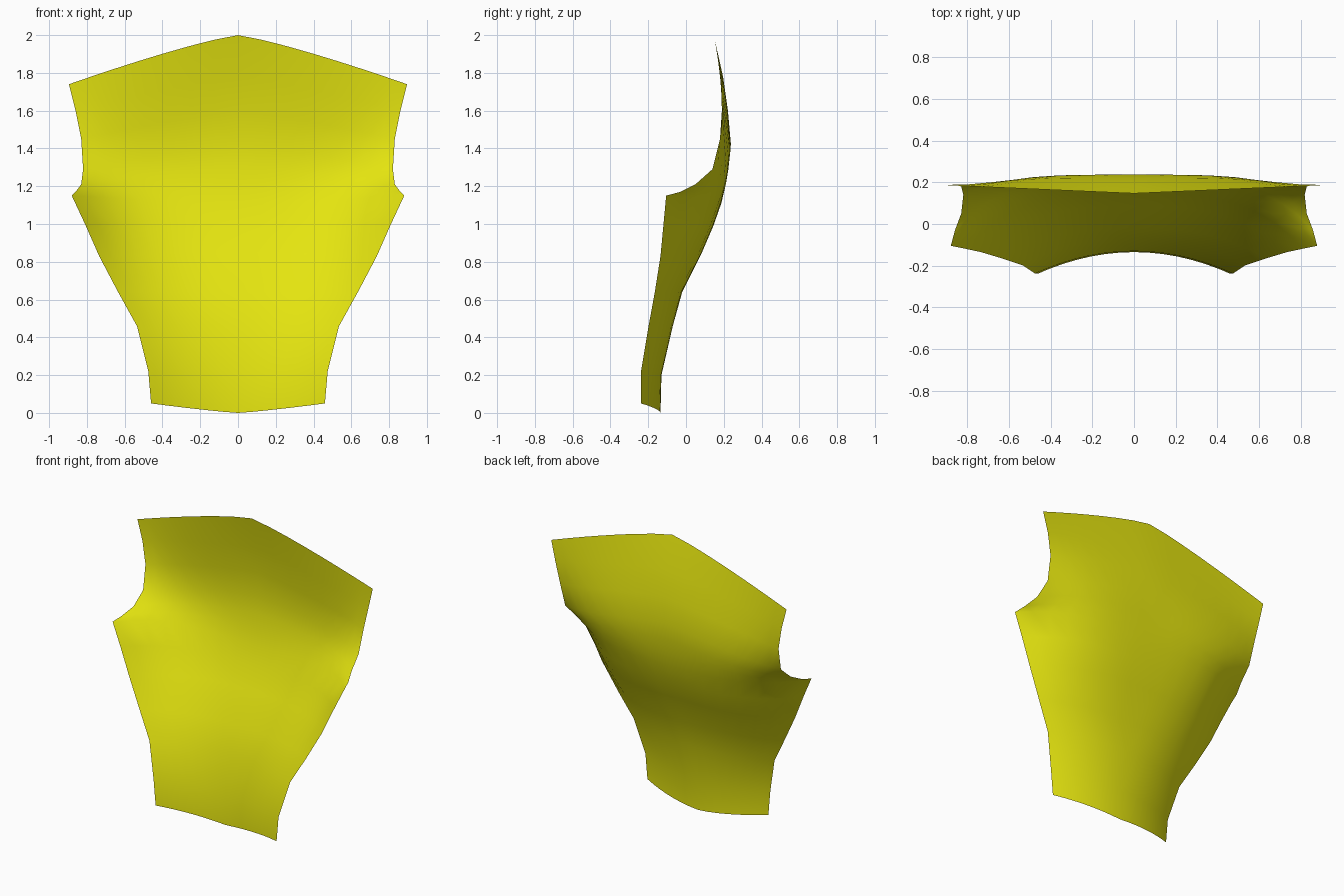
import bpy, bmesh

# Rows, bottom to top: side edge x, y, z, centre y, z, roundness towards the side
ROWS = [
    (0.46, -0.238, 0.05, -0.135, 0.00, 2.0),
    (0.475, -0.238, 0.22, -0.130, 0.20, 2.0),
    (0.535, -0.198, 0.46, -0.070, 0.46, 2.3),
    (0.635, -0.165, 0.64, -0.020, 0.64, 2.6),
    (0.735, -0.135, 0.83, 0.085, 0.85, 3.0),
    (0.81, -0.119, 1.00, 0.145, 0.99, 3.5),
    (0.88, -0.105, 1.15, 0.187, 1.11, 4.0),
    (0.86, -0.030, 1.17, 0.212, 1.22, 4.0),
    (0.83, 0.050, 1.21, 0.225, 1.31, 4.0),
    (0.82, 0.140, 1.29, 0.237, 1.43, 4.0),
    (0.83, 0.180, 1.45, 0.222, 1.60, 3.5),
    (0.86, 0.190, 1.60, 0.196, 1.78, 2.0),
    (0.895, 0.186, 1.74, 0.147, 2.00, 1.0),
]
COLUMNS = [0, 0.15, 0.29, 0.44, 0.59, 0.72, 0.83, 0.92, 1]

yellow = bpy.data.materials.new("yellow cloth")
yellow.diffuse_color = (0.78, 0.78, 0.005, 1)

# Right half of the curved cloth panel
bm = bmesh.new()
grid = []
for ex, ey, ez, cy, cz, power in ROWS:
    grid.append([bm.verts.new((ex * u,
                               cy + (ey - cy) * u ** power,
                               cz + (ez - cz) * u ** 1.2)) for u in COLUMNS])
for low, high in zip(grid, grid[1:]):
    for i in range(len(COLUMNS) - 1):
        bm.faces.new((low[i], low[i + 1], high[i + 1], high[i])).smooth = True

mesh = bpy.data.meshes.new("back_panel")
bm.to_mesh(mesh)
bm.free()
mesh.materials.append(yellow)
panel = bpy.data.objects.new("back_panel", mesh)
bpy.context.collection.objects.link(panel)

# Left half
mirror = panel.modifiers.new("left half", 'MIRROR')
mirror.use_clip = True
mirror.merge_threshold = 0.001
